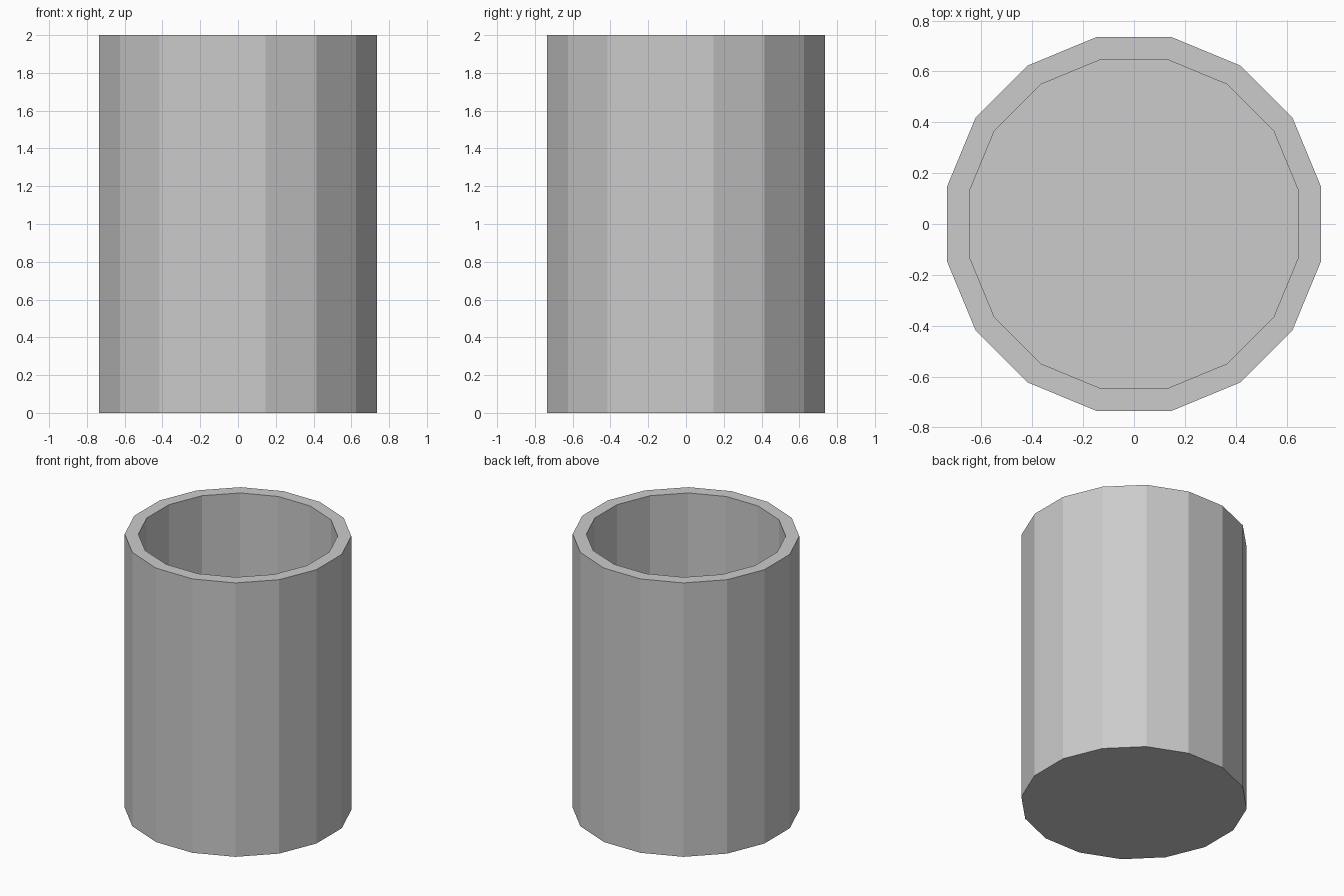
import bpy, bmesh
from math import pi, cos, sin

if "Cube" in bpy.data.objects:
    bpy.data.objects.remove(bpy.data.objects["Cube"])

SIDES = 16
OUTER, INNER = 0.75, 0.66
HEIGHT, FLOOR = 2.0, 0.09


def ring(bm, radius, z):
    # flats face the axes, so the corners are turned by half a side
    angles = [(i + 0.5) * 2 * pi / SIDES for i in range(SIDES)]
    return [bm.verts.new((radius * cos(a), radius * sin(a), z)) for a in angles]


# Open cup: outer wall, rim, inner wall, closed by a floor inside and below
bm = bmesh.new()
profile = [(OUTER, 0), (OUTER, HEIGHT), (INNER, HEIGHT), (INNER, FLOOR)]
rings = [ring(bm, r, z) for r, z in profile]
for low, high in zip(rings, rings[1:]):
    for i in range(SIDES):
        j = (i + 1) % SIDES
        bm.faces.new((low[i], low[j], high[j], high[i]))
bm.faces.new(rings[0][::-1])
bm.faces.new(rings[-1])
bmesh.ops.recalc_face_normals(bm, faces=bm.faces)

mesh = bpy.data.meshes.new("cup")
bm.to_mesh(mesh)
bm.free()
bpy.context.collection.objects.link(bpy.data.objects.new("cup", mesh))
